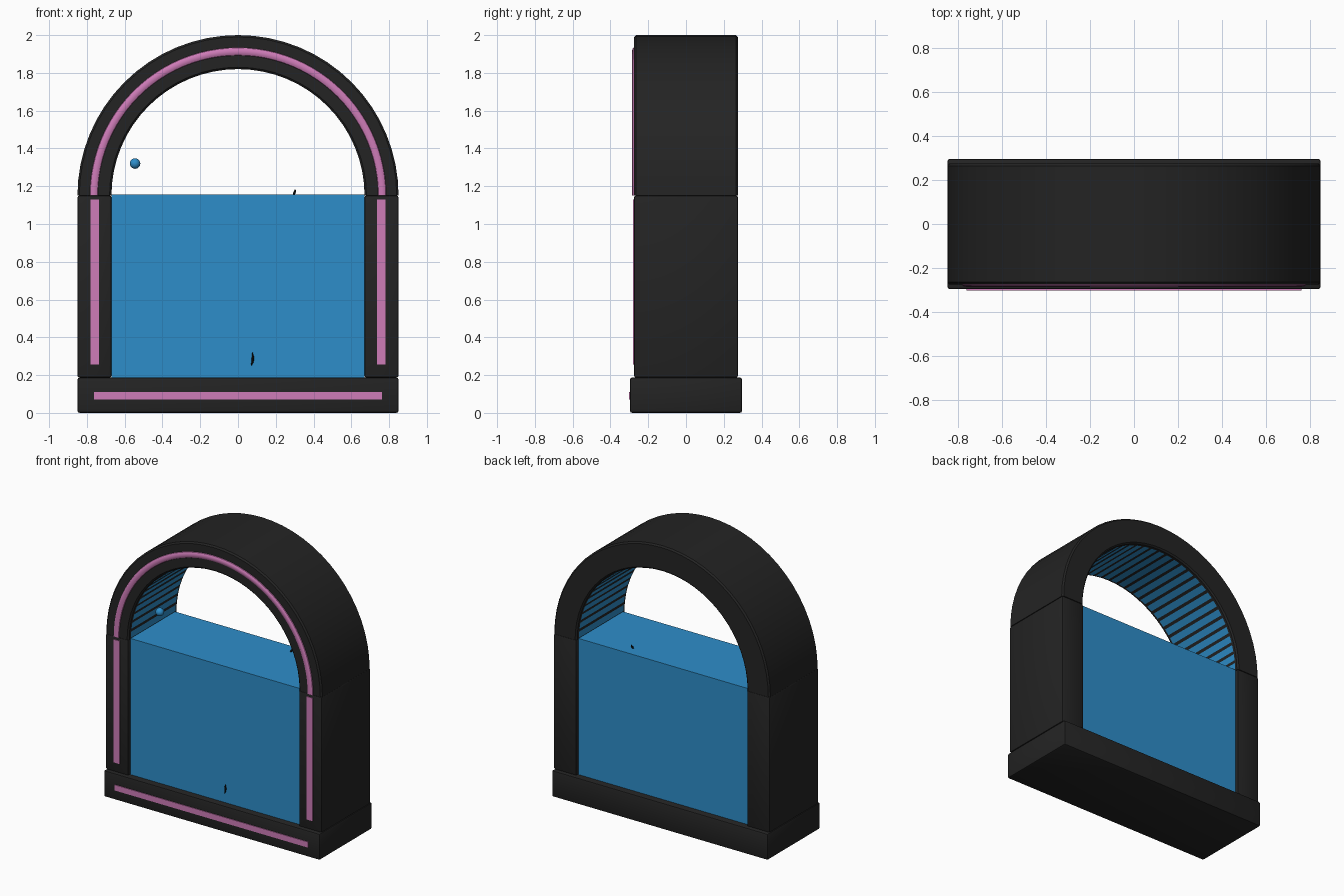
import bpy, bmesh
from math import sin, cos, pi, radians
from mathutils import Vector

cube = bpy.data.objects.get("Cube")
if cube:
    bpy.data.objects.remove(cube, do_unlink=True)

SPRING = 1.15      # height where the arch begins
OUTER, INNER = 0.85, 0.67
DEPTH = 0.275      # half depth of the frame
STEPS = 32


def material(name, rgb):
    m = bpy.data.materials.new(name)
    m.use_nodes = True
    color = (*rgb, 1)
    m.diffuse_color = color
    m.node_tree.nodes["Principled BSDF"].inputs["Base Color"].default_value = color
    return m


BLACK = material("matte black", (0.017, 0.017, 0.017))
PINK = material("neon pink", (0.62, 0.2, 0.48))
BLUE = material("water blue", (0.027, 0.27, 0.59))
INK = material("deep black", (0.003, 0.003, 0.003))


def finish(name, bm, mat, smooth=True):
    bmesh.ops.recalc_face_normals(bm, faces=bm.faces)
    mesh = bpy.data.meshes.new(name)
    bm.to_mesh(mesh)
    bm.free()
    mesh.materials.append(mat)
    obj = bpy.data.objects.new(name, mesh)
    bpy.context.collection.objects.link(obj)
    if smooth:
        bpy.ops.object.select_all(action="DESELECT")
        obj.select_set(True)
        bpy.context.view_layer.objects.active = obj
        bpy.ops.object.shade_smooth_by_angle(angle=radians(35))
    return obj


def box(name, low, high, mat, bevel=0):
    bm = bmesh.new()
    bmesh.ops.create_cube(bm, size=1)
    low, high = Vector(low), Vector(high)
    for v in bm.verts:
        v.co = (low + high) / 2 + v.co * (high - low)
    if bevel:
        bmesh.ops.bevel(bm, geom=bm.edges[:], offset=bevel, segments=2,
                        profile=0.5, affect="EDGES")
    return finish(name, bm, mat, bevel > 0)


def arch_point(radius, y, angle):
    return (radius * cos(angle), y, SPRING + radius * sin(angle))


def sweep_arch(name, profile, mat, steps):
    """Sweep a closed (radius, y) profile around the half circle."""
    bm = bmesh.new()
    rings = [[bm.verts.new(arch_point(r, y, pi * i / steps)) for r, y in profile]
             for i in range(steps + 1)]
    n = len(profile)
    for a, b in zip(rings, rings[1:]):
        for j in range(n):
            k = (j + 1) % n
            bm.faces.new((a[j], a[k], b[k], b[j]))
    bm.faces.new(rings[0])
    bm.faces.new(rings[-1])
    return finish(name, bm, mat)


def sliver(name, points, radius, mat):
    """Small tapered curved strand."""
    curve = bpy.data.curves.new(name, "CURVE")
    curve.dimensions = "3D"
    curve.bevel_depth = radius
    curve.bevel_resolution = 1
    spline = curve.splines.new("POLY")
    spline.points.add(len(points) - 1)
    for i, (p, co) in enumerate(zip(spline.points, points)):
        p.co = (*co, 1)
        p.radius = 0.25 + 0.75 * sin(pi * i / (len(points) - 1))
    curve.materials.append(mat)
    obj = bpy.data.objects.new(name, curve)
    bpy.context.collection.objects.link(obj)


# Base with its light strip
box("base", (-OUTER, -0.297, 0), (OUTER, 0.297, 0.187), BLACK, 0.012)
box("base_light", (-0.762, -0.302, 0.07), (0.762, -0.293, 0.11), PINK)

# Legs with light strips
for side, s in (("left", 1), ("right", -1)):
    xs = sorted((s * INNER, s * OUTER))
    box(side + "_leg", (xs[0], -DEPTH, 0.187), (xs[1], DEPTH, SPRING), BLACK, 0.01)
    xs = sorted((s * 0.735, s * 0.782))
    box(side + "_leg_light", (xs[0], -0.28, 0.255), (xs[1], -0.272, 1.13), PINK)

# Arch with chamfered rims
c = 0.01
rim = [(OUTER - c, -DEPTH), (INNER + c, -DEPTH), (INNER, c - DEPTH), (INNER, DEPTH - c),
       (INNER + c, DEPTH), (OUTER - c, DEPTH), (OUTER, DEPTH - c), (OUTER, c - DEPTH)]
sweep_arch("arch", rim, BLACK, STEPS)

# Round light tube, half sunk in the arch front
tube = [(0.763 + 0.022 * cos(2 * pi * i / 12), -0.273 + 0.013 * sin(2 * pi * i / 12))
        for i in range(12)]
sweep_arch("arch_light", tube, PINK, 48)

# Water block
box("water", (-INNER, -0.25, 0.18), (INNER, 0.25, 1.155), BLUE)

# Blue slats lining the underside of the arch
bm = bmesh.new()
for i in range(STEPS):
    a, b = (pi * (i + f) / STEPS for f in (0.16, 0.84))
    bm.faces.new([bm.verts.new(arch_point(0.667, y, t))
                  for y, t in ((-0.25, a), (0.25, a), (0.25, b), (-0.25, b))])
slats = finish("arch_slats", bm, BLUE, False)
slats.data.flip_normals() if slats.data.polygons[STEPS // 2].normal.z > 0 else None

# Floating bubble
bm = bmesh.new()
bmesh.ops.create_uvsphere(bm, u_segments=16, v_segments=10, radius=0.028)
bmesh.ops.translate(bm, verts=bm.verts, vec=(-0.545, -0.1, 1.32))
finish("bubble", bm, BLUE)

# Dark strands breaking through the water surface
sliver("front_strand", [(0.07, -0.251, 0.25), (0.077, -0.253, 0.27),
                        (0.079, -0.254, 0.295), (0.076, -0.251, 0.32)], 0.007, INK)
sliver("top_strand", [(0.29, 0.17, 1.15), (0.297, 0.175, 1.162),
                      (0.302, 0.18, 1.172), (0.303, 0.182, 1.183)], 0.007, INK)
